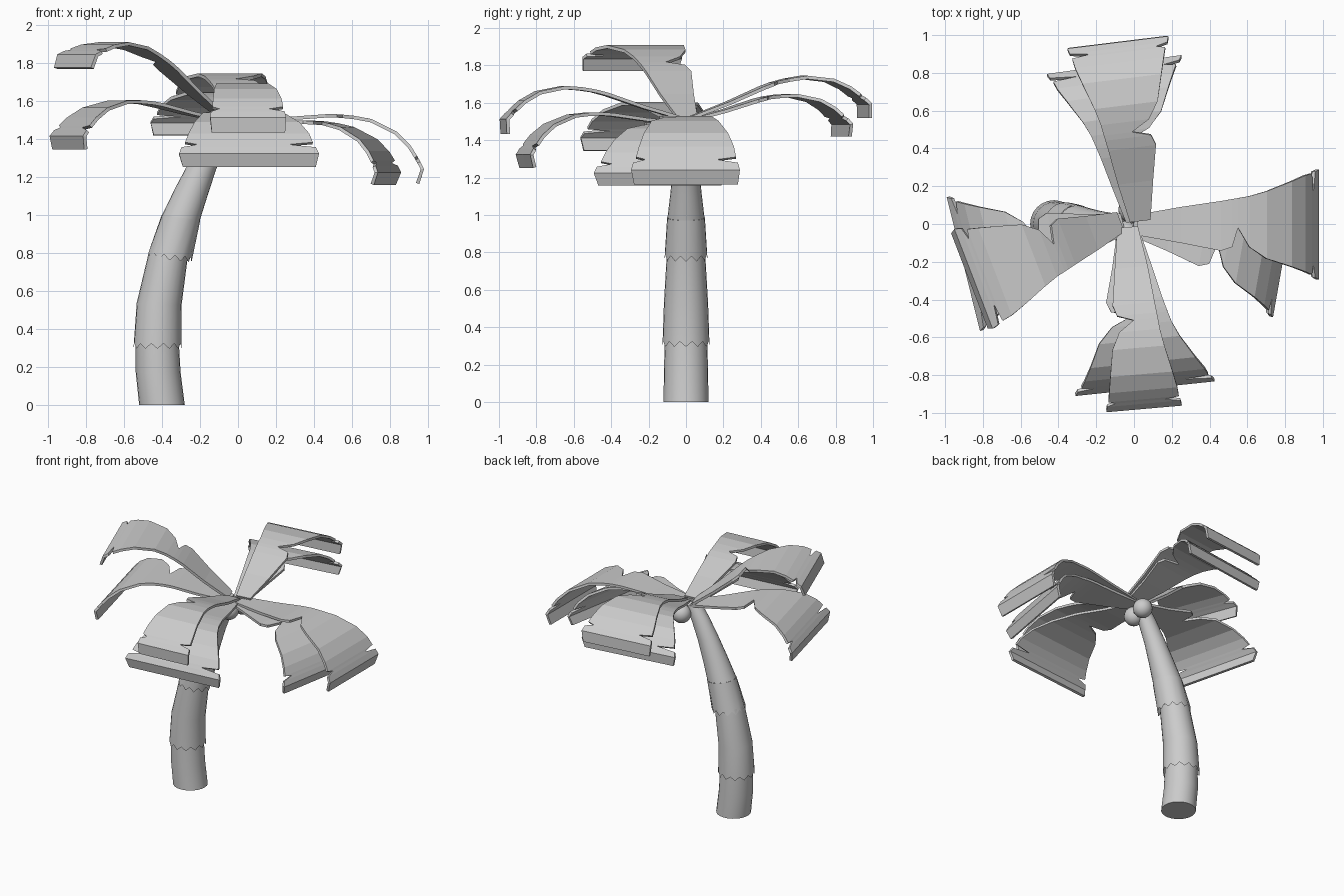
import bpy, bmesh
from math import sin, cos, pi, radians
from mathutils import Vector, Matrix

if "Cube" in bpy.data.objects:
    bpy.data.objects.remove(bpy.data.objects["Cube"])


def make_object(name, bm):
    bmesh.ops.recalc_face_normals(bm, faces=bm.faces[:])
    me = bpy.data.meshes.new(name)
    bm.to_mesh(me)
    bm.free()
    ob = bpy.data.objects.new(name, me)
    bpy.context.collection.objects.link(ob)
    return ob


def smooth(ob):
    bpy.ops.object.select_all(action='DESELECT')
    ob.select_set(True)
    bpy.context.view_layer.objects.active = ob
    bpy.ops.object.shade_smooth_by_angle(angle=radians(40))


# Trunk: overlapping tapered sleeves, rings given as (x, z, radius, lean)
def sleeve(name, rings, jag=0.0, cap=False):
    n = 24
    bm = bmesh.new()
    loops = []
    for k, (x, z, r, lean) in enumerate(rings):
        loop = []
        for i in range(n):
            a = 2 * pi * i / n
            tooth = jag * (i % 2) if k == 0 else 0
            loop.append(bm.verts.new((x + r * cos(a), r * sin(a),
                                      z - lean * r * cos(a) + tooth)))
        loops.append(loop)
    for a, b in zip(loops, loops[1:]):
        for i in range(n):
            j = (i + 1) % n
            bm.faces.new((a[i], a[j], b[j], b[i]))
    if cap:
        bm.faces.new(loops[0])
    smooth(make_object(name, bm))


sleeve("trunk_base", [(-.40, 0, .12, 0), (-.42, .17, .118, 0), (-.425, .34, .113, 0)], cap=True)
sleeve("trunk_lower", [(-.424, .295, .126, 0), (-.415, .53, .118, .05),
                       (-.365, .80, .102, .12)], jag=.028)
sleeve("trunk_middle", [(-.36, .76, .115, .1), (-.30, .985, .101, .15)], jag=.03)
sleeve("trunk_top", [(-.30, .985, .099, .15), (-.245, 1.12, .083, .3), (-.185, 1.26, .069, .35),
                     (-.12, 1.39, .058, .4), (-.06, 1.49, .05, .4)])

# Coconuts under the crown
for i, (x, y, z) in enumerate([(-.015, .075, 1.43), (-.04, -.05, 1.43)]):
    bm = bmesh.new()
    bmesh.ops.create_uvsphere(bm, u_segments=20, v_segments=12, radius=.068,
                              matrix=Matrix.Translation((x, y, z)))
    smooth(make_object(f"coconut_{i + 1}", bm))

# Frond stations: distance out, height, left half width, right half width
STATIONS = [
    (.02, 0, .05, .06), (.25, .005, .09, .10), (.46, .02, .12, .14),
    (.52, .02, .13, .12), (.55, .018, .135, .02), (.61, .012, .145, .12),
    (.70, -.005, .17, .18), (.83, -.07, .22, .22), (.90, -.14, .25, .245),
    (.935, -.195, .26, .26), (.942, -.208, .16, .21), (.952, -.225, .27, .275),
    (.97, -.26, .28, .285), (.945, -.335, .27, .27),
]


def frond(name, base, yaw, pitch, scale, widen):
    m = (Matrix.Translation(base) @ Matrix.Rotation(radians(yaw), 4, 'Z')
         @ Matrix.Rotation(radians(-pitch), 4, 'Y'))
    bm = bmesh.new()
    rows = []
    for r, z, left, right in STATIONS:
        k = 1 + (widen - 1) * r
        rows.append([bm.verts.new(m @ Vector((r * scale, y * k, z * scale)))
                     for y in (-right, 0, left)])
    for a, b in zip(rows, rows[1:]):
        for i in range(2):
            bm.faces.new((a[i], b[i], b[i + 1], a[i + 1]))
    ob = make_object(name, bm)
    mod = ob.modifiers.new("thickness", 'SOLIDIFY')
    mod.thickness = .018
    mod.offset = 0


# Four pairs of fronds: a narrow upper one over a wider lower one
FRONDS = {
    "right_upper": ((0, 0, 1.5), 0, 0, 1.0, 1.03),
    "right_lower": ((-.02, 0, 1.49), -10, -3, .86, 1.25),
    "back_upper": ((.03, 0, 1.51), 97, 20, .96, .95),
    "back_lower": ((.01, 0, 1.5), 98, 14, .84, 1.28),
    "left_upper": ((-.06, .01, 1.5), 201, 37, .9, 1.0),
    "left_lower": ((-.04, 0, 1.49), 194, 10, .88, 1.3),
    "front_upper": ((-.03, 0, 1.51), 275, 15, .97, .7),
    "front_lower": ((-.03, 0, 1.49), 276, 4, .88, 1.32),
}
for name, args in FRONDS.items():
    frond("frond_" + name, *args)
